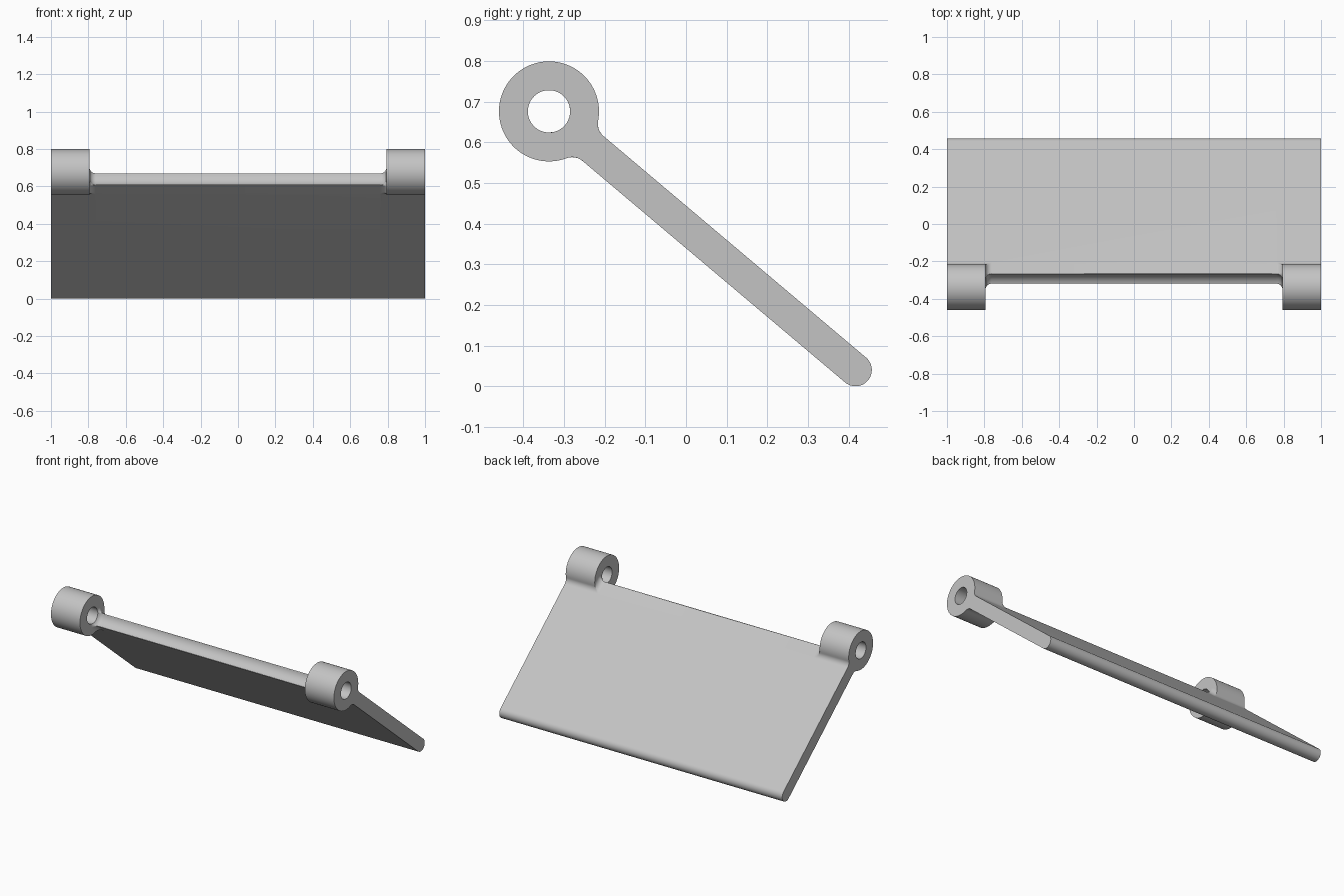
import bpy, bmesh
from math import sin, cos, pi, radians, sqrt, atan2, hypot

if "Cube" in bpy.data.objects:
    bpy.data.objects.remove(bpy.data.objects["Cube"], do_unlink=True)

# Main dimensions: u runs down the slope from the pin axis, v across the panel
AXIS_Y, AXIS_Z = -0.337, 0.676
SLOPE = atan2(0.636, 0.754)
LENGTH = hypot(0.636, 0.754)
HALF = 0.04                      # half panel thickness
BARREL, HOLE, RELIEF = 0.123, 0.052, 0.07
NECK = 0.04                      # fillet between barrel and panel
INNER, OUTER = 0.795, 1.0        # lug faces
FILLET = 0.035                   # fillet between lug face and panel
NECK_U = sqrt((BARREL + NECK) ** 2 - (HALF + NECK) ** 2)

grey = bpy.data.materials.new("plain grey")
grey.use_nodes = True
colour = (0.55, 0.55, 0.55, 1)
grey.diffuse_color = colour
grey.node_tree.nodes["Principled BSDF"].inputs["Base Color"].default_value = colour


def place(x, u, v):
    return (x, AXIS_Y + u * cos(SLOPE) + v * sin(SLOPE),
            AXIS_Z - u * sin(SLOPE) + v * cos(SLOPE))


def arc(cu, cv, r, a, b, n):
    return [(cu + r * cos(a + (b - a) * i / n), cv + r * sin(a + (b - a) * i / n))
            for i in range(n + 1)]


def finish(bm, name):
    bmesh.ops.remove_doubles(bm, verts=bm.verts, dist=0.00001)
    bmesh.ops.recalc_face_normals(bm, faces=bm.faces)
    mesh = bpy.data.meshes.new(name)
    bm.to_mesh(mesh)
    bm.free()
    mesh.materials.append(grey)
    obj = bpy.data.objects.new(name, mesh)
    bpy.context.collection.objects.link(obj)
    bpy.ops.object.select_all(action='DESELECT')
    obj.select_set(True)
    bpy.context.view_layer.objects.active = obj
    bpy.ops.object.shade_smooth_by_angle(angle=radians(35))


def mirrored(half):
    return half + [(u, -v) for u, v in reversed(half)]


def lug_height(u):
    if u >= NECK_U:
        return HALF
    touch = NECK_U * BARREL / (BARREL + NECK)
    if u > touch:
        return HALF + NECK - sqrt(NECK ** 2 - (u - NECK_U) ** 2)
    return sqrt(BARREL ** 2 - u ** 2)


TIP = arc(LENGTH, 0, HALF, pi / 2, 0, 12)

# Lug: barrel, neck and panel edge in one profile, with a pin hole
def lug(name, x0, x1):
    join = atan2(HALF + NECK, NECK_U)
    half = (arc(0, 0, BARREL, pi, join, 36)
            + arc(NECK_U, HALF + NECK, NECK, pi + join, 1.5 * pi, 10)[1:] + TIP)
    bm = bmesh.new()
    for ring in (mirrored(half)[:-1], arc(0, 0, HOLE, 0, 2 * pi, 48)[:-1]):
        vs = [bm.verts.new(place(x0, u, v)) for u, v in ring]
        for a, b in zip(vs, vs[1:] + vs[:1]):
            if (a.co - b.co).length > 0.00001:
                bm.edges.new((a, b))
    bmesh.ops.remove_doubles(bm, verts=bm.verts, dist=0.00001)
    bmesh.ops.triangle_fill(bm, edges=bm.edges, use_beauty=True)
    grown = bmesh.ops.extrude_face_region(bm, geom=bm.faces[:], use_keep_orig=True)
    moved = [g for g in grown["geom"] if isinstance(g, bmesh.types.BMVert)]
    bmesh.ops.translate(bm, verts=moved, vec=(x1 - x0, 0, 0))
    finish(bm, name)


lug("left_lug", INNER, OUTER)
lug("right_lug", -OUTER, -INNER)


# Panel section, grown by the lug fillet and kept within the lug outline
def panel_section(grow):
    wide = math_angle = atan2(HALF, sqrt(RELIEF ** 2 - HALF ** 2))
    cu, cv = RELIEF * cos(wide), HALF
    half = arc(0, 0, RELIEF - grow, 0, wide, 8)
    half += arc(cu, cv, grow, pi + math_angle, pi / 2, 8)
    for i in range(1, 17):
        u = cu + (NECK_U - cu) * i / 16
        half.append((u, min(HALF + grow, lug_height(u))))
    pts = []
    for u, v in half:
        r = hypot(u, v)
        k = max(1, HOLE / r)
        pts.append((u * k, v * k))
    return mirrored(pts + TIP)


# Panel: lofted between the lugs, with a hollow upper edge and rounded corners
steps = 10
side = []
for i in range(steps + 1):
    a = pi / 2 * i / steps
    side.append((INNER - FILLET * (1 - sin(a)), FILLET * (1 - cos(a))))
stations = [(-x, g) for x, g in reversed(side)] + side
bm = bmesh.new()
rows = [[bm.verts.new(place(x, u, v)) for u, v in panel_section(g)] for x, g in stations]
for r0, r1 in zip(rows, rows[1:]):
    for j in range(len(r0)):
        k = (j + 1) % len(r0)
        bm.faces.new((r0[j], r0[k], r1[k], r1[j]))
finish(bm, "panel")
